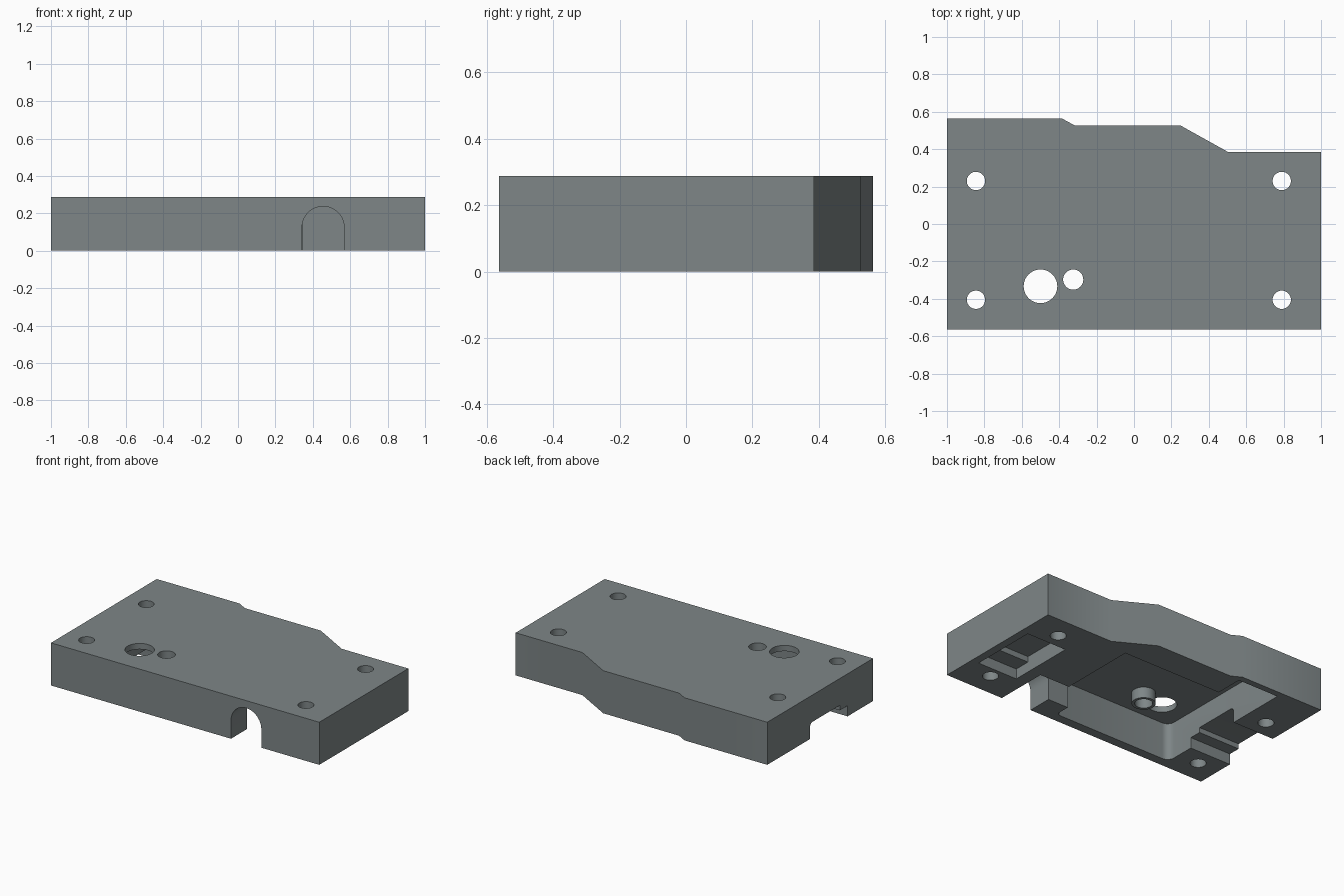
import bpy, bmesh, math
from mathutils import Vector

if "Cube" in bpy.data.objects:
    bpy.data.objects.remove(bpy.data.objects["Cube"])

H = 0.287        # plate thickness
FLOOR = 0.248    # ceiling height of the underside pocket

mat = bpy.data.materials.new("slate grey")
mat.diffuse_color = (0.21, 0.24, 0.245, 1)
mat.use_nodes = True
mat.node_tree.nodes["Principled BSDF"].inputs["Base Color"].default_value = mat.diffuse_color


def prism(name, pts, axis, lo, hi):
    """Closed prism: 2D profile swept along an axis from lo to hi."""
    place = {"x": lambda p, t: (t, p[0], p[1]),
             "y": lambda p, t: (p[0], t, p[1]),
             "z": lambda p, t: (p[0], p[1], t)}[axis]
    bm = bmesh.new()
    base = bm.faces.new([bm.verts.new(place(p, lo)) for p in pts])
    new = bmesh.ops.extrude_face_region(bm, geom=[base])["geom"]
    shift = Vector(place((0, 0), hi - lo))
    bmesh.ops.translate(bm, vec=shift, verts=[v for v in new if isinstance(v, bmesh.types.BMVert)])
    bmesh.ops.recalc_face_normals(bm, faces=bm.faces)
    mesh = bpy.data.meshes.new(name)
    bm.to_mesh(mesh)
    bm.free()
    mesh.materials.append(mat)
    obj = bpy.data.objects.new(name, mesh)
    bpy.context.collection.objects.link(obj)
    return obj


def arc(cx, cy, r, a0, a1, n):
    return [(cx + r * math.cos(math.radians(a0 + (a1 - a0) * i / n)),
             cy + r * math.sin(math.radians(a0 + (a1 - a0) * i / n))) for i in range(n + 1)]


def disc(x, y, r, n=40):
    return arc(x, y, r, 0, 360, n)[:-1]


def cut(target, cutter):
    mod = target.modifiers.new("cut", "BOOLEAN")
    mod.operation = "DIFFERENCE"
    mod.solver = "EXACT"
    mod.object = cutter
    bpy.context.view_layer.objects.active = target
    bpy.ops.object.modifier_apply(modifier=mod.name)
    bpy.data.objects.remove(cutter)


# plate with stepped back edge
plate = prism("plate", [(-1, -0.563), (1, -0.563), (1, 0.385), (0.503, 0.385), (0.248, 0.527),
                        (-0.317, 0.527), (-0.383, 0.563), (-1, 0.563)], "z", 0, H)

# deep underside pocket with rounded front corners
pocket = [(0.345, 0.33), (-0.39, 0.33), (-0.39, 0.52), (-0.692, 0.52)]
pocket += arc(-0.642, -0.45, 0.05, 180, 270, 6) + arc(0.16, -0.47, 0.03, 270, 360, 6)
pocket += [(0.19, -0.395), (0.345, -0.395)]
cut(plate, prism("pocket_cutter", pocket, "z", -0.1, FLOOR))

# arched cable slot in the front edge
slot = [(0.342, -0.1)] + arc(0.455, 0.124, 0.113, 180, 0, 24) + [(0.568, -0.1)]
cut(plate, prism("slot_cutter", slot, "y", -0.7, -0.2))

# stepped recess near the right end
cut(plate, prism("right_recess_cutter", [(-0.33, -0.1), (-0.33, 0.068), (-0.22, 0.068), (-0.22, 0.106),
                                         (0.13, 0.106), (0.13, -0.1)], "x", 0.65, 0.946))

# stepped channel open through the left end
cut(plate, prism("left_channel_cutter", [(-0.292, -0.1), (-0.292, 0.072), (-0.21, 0.072), (-0.21, 0.106)]
                 + arc(0.08, 0.076, 0.03, 90, 0, 6) + [(0.11, -0.1)], "x", -1.1, -0.68))

# screw holes, large port and small port
holes = [(x, y, 0.049) for x in (-0.845, 0.79) for y in (0.23, -0.405)]
holes += [(-0.5, -0.333, 0.09), (-0.325, -0.297, 0.054)]
for x, y, r in holes:
    cut(plate, prism("hole_cutter", disc(x, y, r), "z", -0.1, H + 0.1))

# short tube around the small port
tube = prism("port_tube", disc(-0.325, -0.297, 0.073), "z", 0.175, FLOOR + 0.005)
cut(tube, prism("tube_cutter", disc(-0.325, -0.297, 0.054), "z", 0, H))

for obj in (plate, tube):
    bpy.ops.object.select_all(action="DESELECT")
    obj.select_set(True)
    bpy.context.view_layer.objects.active = obj
    bpy.ops.object.shade_smooth_by_angle(angle=math.radians(30))
